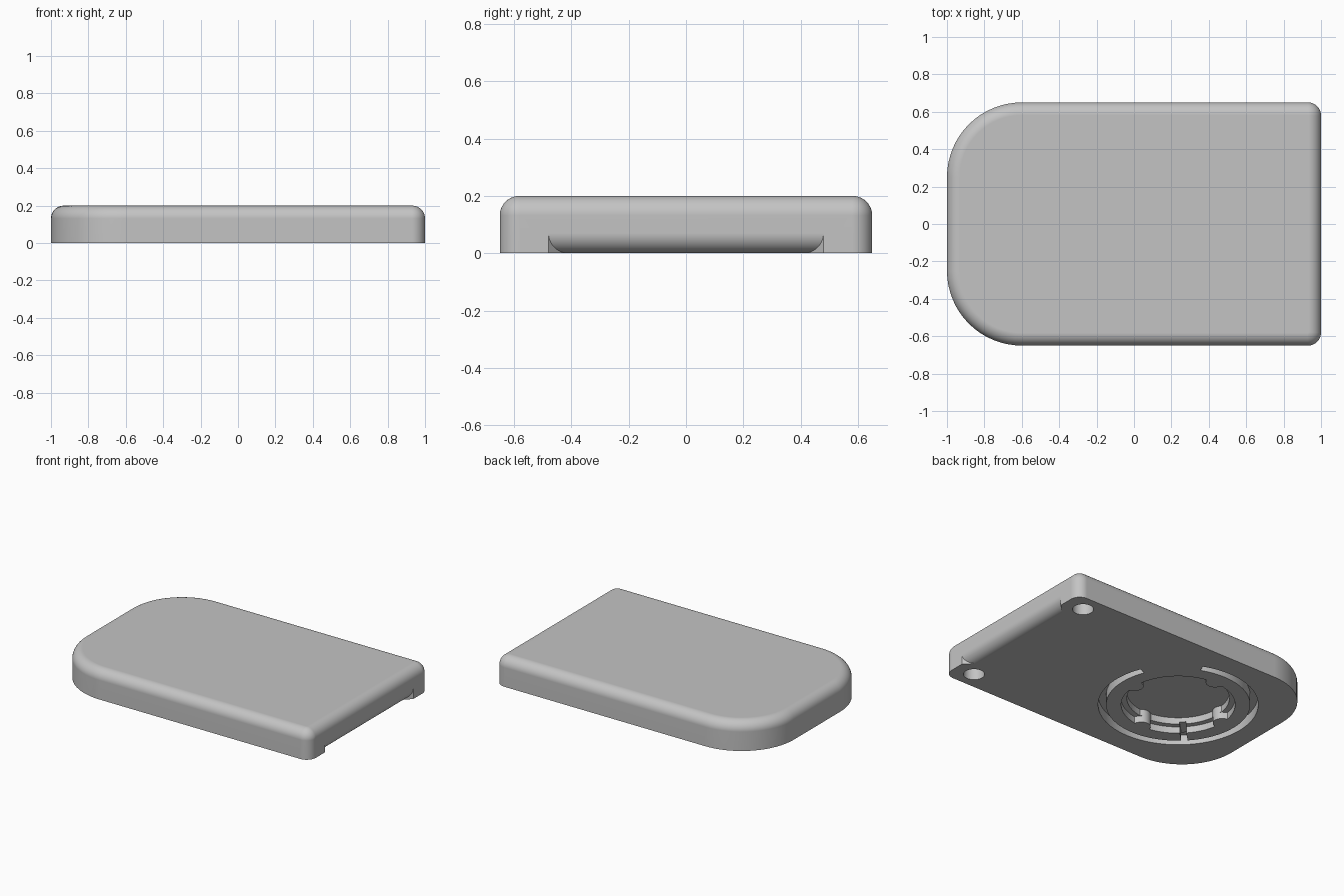
import bpy
import bmesh
from math import sin, cos, pi, radians, sqrt

default = bpy.data.objects.get("Cube")
if default:
    bpy.data.objects.remove(default, do_unlink=True)

grey = bpy.data.materials.new("plain_grey")
grey.use_nodes = True
tone = (0.55, 0.55, 0.55, 1)
grey.diffuse_color = tone
grey.node_tree.nodes["Principled BSDF"].inputs["Base Color"].default_value = tone

HALF_X, HALF_Y, HEIGHT = 1.0, 0.65, 0.2
BIG, SMALL, FILLET = 0.4, 0.07, 0.068
CX = -0.36                    # centre of the round pocket


def loft(name, rings):
    """Skin closed rings of points and cap both ends."""
    bm = bmesh.new()
    loops = [[bm.verts.new(p) for p in ring] for ring in rings]
    n = len(loops[0])
    for low, high in zip(loops, loops[1:]):
        for i in range(n):
            j = (i + 1) % n
            bm.faces.new((low[i], low[j], high[j], high[i]))
    bm.faces.new(loops[0][::-1])
    bm.faces.new(loops[-1])
    bmesh.ops.recalc_face_normals(bm, faces=bm.faces)
    mesh = bpy.data.meshes.new(name)
    bm.to_mesh(mesh)
    bm.free()
    obj = bpy.data.objects.new(name, mesh)
    bpy.context.scene.collection.objects.link(obj)
    mesh.materials.append(grey)
    return obj


def prism(name, outline, depth):
    """Cutter that rises from below the underside to the given depth."""
    obj = loft(name, [[(x, y, z) for x, y in outline] for z in (-0.03, depth)])
    obj.hide_render = True
    return obj


def plan(inset, z):
    """Body outline: two wide corners at one end, two tight ones at the other."""
    points = []
    for sx, sy, start, r in ((1, 1, 0, SMALL), (-1, 1, 90, BIG),
                             (-1, -1, 180, BIG), (1, -1, 270, SMALL)):
        x, y = sx * (HALF_X - r), sy * (HALF_Y - r)
        for k in range(17):
            a = radians(start + 90 * k / 16)
            points.append((x + (r - inset) * cos(a), y + (r - inset) * sin(a), z))
    return points


def circle(x, y, r, n=40):
    return [(x + r * cos(2 * pi * k / n), y + r * sin(2 * pi * k / n)) for k in range(n)]


def lobed_circle(r, lobe_at=0.36, lobe=0.06, n=180):
    """Circle with four round tabs pushing inward on the axes."""
    points = []
    for k in range(n):
        a = 2 * pi * k / n
        off = (a + pi / 4) % (pi / 2) - pi / 4
        gap = lobe ** 2 - (lobe_at * sin(off)) ** 2
        d = min(r, lobe_at * cos(off) - sqrt(gap)) if gap > 0 else r
        points.append((CX + d * cos(a), d * sin(a)))
    return points


def arc_band(r0, r1, start, end, n=90):
    angles = [radians(start + (end - start) * k / n) for k in range(n + 1)]
    outer = [(CX + r1 * cos(a), r1 * sin(a)) for a in angles]
    inner = [(CX + r0 * cos(a), r0 * sin(a)) for a in reversed(angles)]
    return outer + inner


# Body with a rounded top edge
rings = [plan(0, 0)]
for k in range(11):
    a = pi / 2 * k / 10
    rings.append(plan(FILLET * (1 - cos(a)), HEIGHT - FILLET + FILLET * sin(a)))
body = loft("body", rings)

# Rounded finger edge between two corner feet, with slanted ends
r = 0.07
profile = [(HALF_X - r + r * sin(pi / 2 * k / 10), r - r * cos(pi / 2 * k / 10)) for k in range(11)]
profile += [(HALF_X + 0.03, r), (HALF_X + 0.03, -0.03), (HALF_X - r, -0.03)]
edge_cut = loft("edge_cutter", [[(x, s * (0.41 + x - HALF_X + r), z) for x, z in profile]
                                for s in (-1, 1)])
edge_cut.hide_render = True

# Foot holes, ring groove, stepped pocket and cable slot in the underside
a = radians(225)
slot = [(CX + d * cos(a) - w * sin(a), d * sin(a) + w * cos(a))
        for d, w in ((0.29, -0.02), (0.475, -0.02), (0.475, 0.02), (0.29, 0.02))]
cutters = [
    edge_cut,
    prism("left_hole_cutter", circle(0.86, 0.53, 0.066), 0.12),
    prism("right_hole_cutter", circle(0.86, -0.53, 0.066), 0.12),
    prism("groove_cutter", arc_band(0.45, 0.5, 68, 382), 0.07),
    prism("pocket_step_cutter", lobed_circle(0.356), 0.045),
    prism("pocket_cutter", lobed_circle(0.32), 0.09),
    prism("slot_cutter", slot, 0.06),
]
for cutter in cutters:
    cut = body.modifiers.new(cutter.name, "BOOLEAN")
    cut.operation = "DIFFERENCE"
    cut.solver = "EXACT"
    cut.object = cutter

bpy.context.view_layer.update()
graph = bpy.context.evaluated_depsgraph_get()
carved = bpy.data.meshes.new_from_object(body.evaluated_get(graph))
body.modifiers.clear()
body.data = carved
for cutter in cutters:
    bpy.data.objects.remove(cutter, do_unlink=True)

# Smooth fillets, crisp cut edges
bpy.ops.object.select_all(action="DESELECT")
body.select_set(True)
bpy.context.view_layer.objects.active = body
bpy.ops.object.shade_smooth_by_angle(angle=radians(30))
weighted = body.modifiers.new("weighted_normals", "WEIGHTED_NORMAL")
weighted.keep_sharp = True
